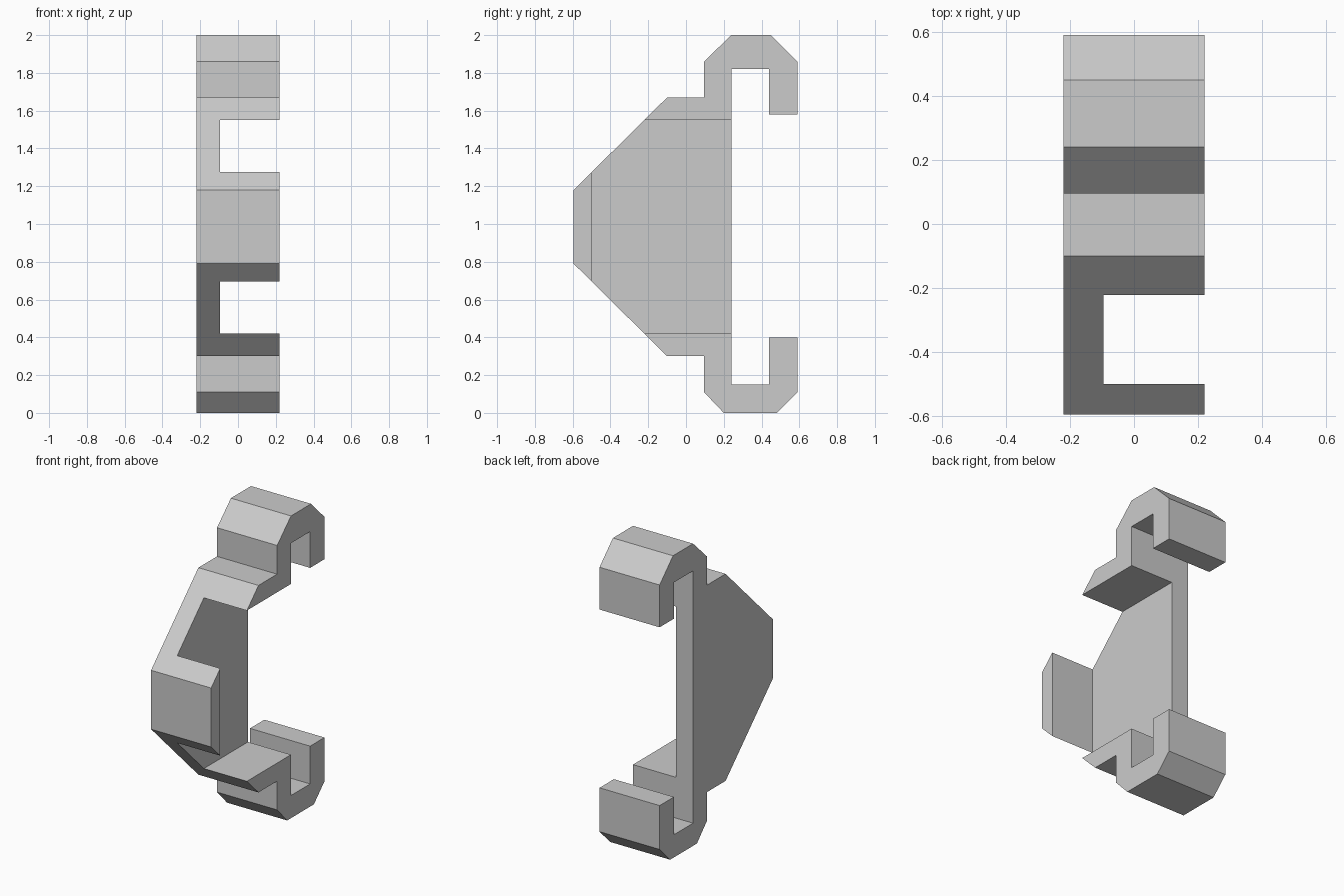
import bpy
import bmesh

cube = bpy.data.objects.get("Cube")
if cube:
    bpy.data.objects.remove(cube, do_unlink=True)

grey = bpy.data.materials.new("plain_grey")
grey.use_nodes = True
colour = (0.6, 0.6, 0.6, 1)
grey.diffuse_color = colour
grey.node_tree.nodes["Principled BSDF"].inputs["Base Color"].default_value = colour


def extrude_profile(name, points, x0, x1):
    """Extrude a closed (y, z) outline from x0 to x1."""
    bm = bmesh.new()
    face = bm.faces.new([bm.verts.new((x0, y, z)) for y, z in points])
    result = bmesh.ops.extrude_face_region(bm, geom=[face])
    verts = [g for g in result["geom"] if isinstance(g, bmesh.types.BMVert)]
    bmesh.ops.translate(bm, verts=verts, vec=(x1 - x0, 0, 0))
    bmesh.ops.recalc_face_normals(bm, faces=bm.faces)
    mesh = bpy.data.meshes.new(name)
    bm.to_mesh(mesh)
    bm.free()
    mesh.materials.append(grey)
    obj = bpy.data.objects.new(name, mesh)
    bpy.context.collection.objects.link(obj)
    return obj


# Bracket outline: lower hook, straight back, upper hook, sloped front
lower_hook = [(0.095, 0.11), (0.2, 0), (0.48, 0), (0.59, 0.11),
              (0.59, 0.4), (0.44, 0.4), (0.44, 0.15), (0.24, 0.15)]
upper_hook = [(0.24, 1.82), (0.44, 1.82), (0.44, 1.58), (0.59, 1.58),
              (0.59, 1.86), (0.45, 2), (0.24, 2), (0.095, 1.86)]
front = [(0.095, 1.67), (-0.1, 1.67), (-0.595, 1.18),
         (-0.595, 0.79), (-0.1, 0.3), (0.095, 0.3)]
bracket = extrude_profile("hooked_bracket", lower_hook + upper_hook + front, -0.22, 0.22)

# Pocket open to the side, back and slopes, leaving a thin web
pocket = extrude_profile(
    "pocket_cutter", [(-0.5, 0.42), (0.4, 0.42), (0.4, 1.55), (-0.5, 1.55)], -0.095, 0.4)
pocket.hide_render = True

cut = bracket.modifiers.new("pocket", "BOOLEAN")
cut.operation = "DIFFERENCE"
cut.solver = "EXACT"
cut.object = pocket
bpy.context.view_layer.objects.active = bracket
bracket.select_set(True)
bpy.ops.object.modifier_apply(modifier=cut.name)
bpy.data.objects.remove(pocket, do_unlink=True)
